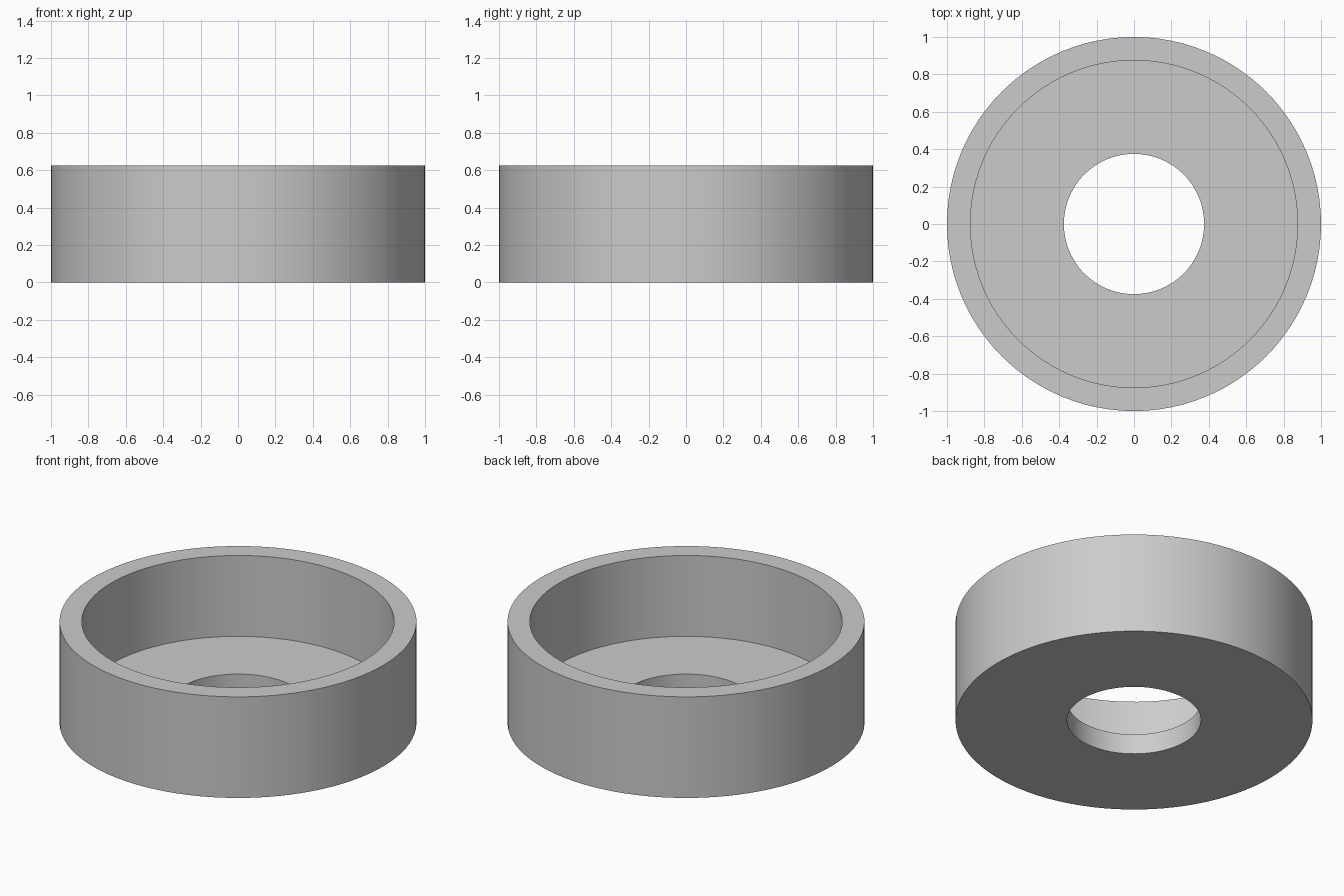
import bpy, bmesh, math

cube = bpy.data.objects.get("Cube")
if cube:
    bpy.data.objects.remove(cube, do_unlink=True)

SEGMENTS = 96
OUTER, INNER, HOLE = 1.0, 0.875, 0.375
HEIGHT, FLOOR = 0.625, 0.125

# Plain grey
grey = bpy.data.materials.new("plain_grey")
grey.use_nodes = True
colour = (0.6, 0.6, 0.6, 1)
grey.diffuse_color = colour
grey.node_tree.nodes["Principled BSDF"].inputs["Base Color"].default_value = colour

# Cross-section of the cup: outer wall, rim, inner wall, floor, hole
profile = [(OUTER, 0), (OUTER, HEIGHT), (INNER, HEIGHT),
           (INNER, FLOOR), (HOLE, FLOOR), (HOLE, 0)]

# Lathe the closed section around z
bm = bmesh.new()
verts = [bm.verts.new((r, 0, z)) for r, z in profile]
edges = [bm.edges.new((v, verts[(i + 1) % len(verts)])) for i, v in enumerate(verts)]
bmesh.ops.spin(bm, geom=verts + edges, cent=(0, 0, 0), axis=(0, 0, 1),
               angle=math.tau, steps=SEGMENTS, use_duplicate=False)
bmesh.ops.remove_doubles(bm, verts=bm.verts, dist=0.0001)
bmesh.ops.recalc_face_normals(bm, faces=bm.faces)

mesh = bpy.data.meshes.new("ring_cup")
bm.to_mesh(mesh)
bm.free()
mesh.materials.append(grey)
cup = bpy.data.objects.new("ring_cup", mesh)
bpy.context.collection.objects.link(cup)

# Smooth walls with crisp rims
bpy.ops.object.select_all(action='DESELECT')
cup.select_set(True)
bpy.context.view_layer.objects.active = cup
bpy.ops.object.shade_smooth_by_angle(angle=math.radians(30))
